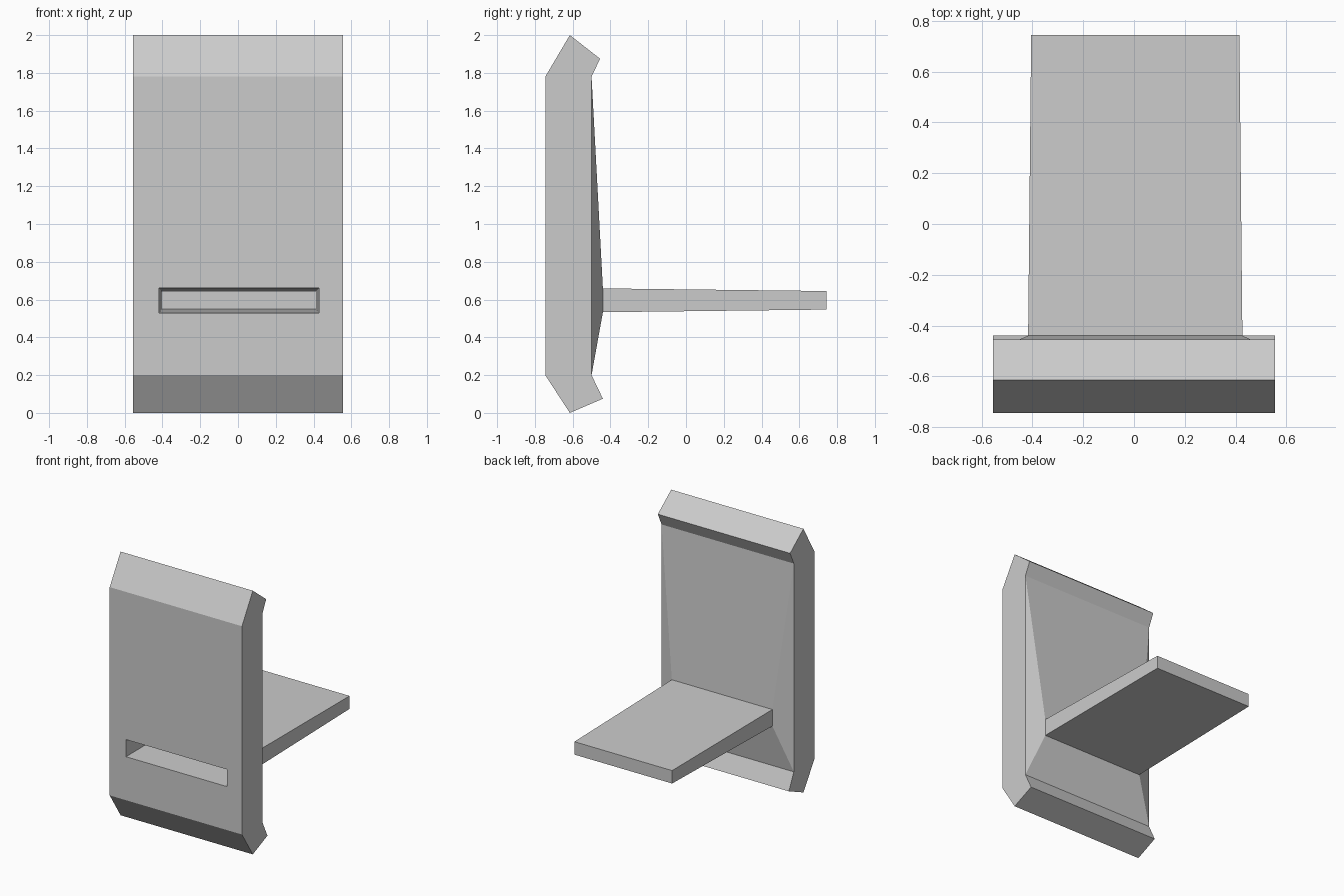
import bpy, bmesh

if "Cube" in bpy.data.objects:
    bpy.data.objects.remove(bpy.data.objects["Cube"])

grey = bpy.data.materials.new("light grey")
grey.diffuse_color = (0.6, 0.6, 0.6, 1)
grey.use_nodes = True
grey.node_tree.nodes["Principled BSDF"].inputs["Base Color"].default_value = grey.diffuse_color

HALF = 0.555      # half width of the plate
SHEET = 0.002     # wall thickness of the hollow tongue


def finish(bm, name):
    bmesh.ops.recalc_face_normals(bm, faces=bm.faces)
    mesh = bpy.data.meshes.new(name)
    bm.to_mesh(mesh)
    bm.free()
    mesh.materials.append(grey)
    obj = bpy.data.objects.new(name, mesh)
    bpy.context.collection.objects.link(obj)


def ring(bm, y, x0, x1, z0, z1):
    return [bm.verts.new(p) for p in
            ((x0, y, z0), (x1, y, z0), (x1, y, z1), (x0, y, z1))]


def bridge(bm, a, b):
    for i in range(4):
        j = (i + 1) % 4
        bm.faces.new((a[i], a[j], b[j], b[i]))


bm = bmesh.new()

# Plate body: rectangular rims of the front and back faces
front = ring(bm, -0.745, -HALF, HALF, 0.2, 1.78)
back = ring(bm, -0.5, -HALF, HALF, 0.2, 1.78)

# Slot running from the front face deep into the tongue
mouth = ring(bm, -0.745, -0.418, 0.428, 0.53, 0.66)
slot_end = ring(bm, 0.745 - SHEET, -0.405 + SHEET, 0.415 - SHEET,
                0.547 + SHEET, 0.645 - SHEET)
bridge(bm, front, mouth)
bridge(bm, mouth, slot_end)
bm.faces.new(slot_end)

# Back face swelling to the root of the tapered tongue
root = ring(bm, -0.44, -0.415 - SHEET, 0.425 + SHEET, 0.533, 0.659)
tip = ring(bm, 0.745, -0.405, 0.415, 0.547, 0.645)
bridge(bm, back, root)
bridge(bm, root, tip)
bm.faces.new(tip)

# Bevelled lips along the bottom and top edges
lips = {}
for key, pts in (("low", ((-0.615, 0.0), (-0.44, 0.075))),
                 ("high", ((-0.615, 2.0), (-0.455, 1.875)))):
    lips[key] = [[bm.verts.new((x, y, z)) for y, z in pts] for x in (-HALF, HALF)]
for key, left, right in (("low", 0, 1), ("high", 3, 2)):
    l, r = lips[key]
    chain_l = [front[left], l[0], l[1], back[left]]
    chain_r = [front[right], r[0], r[1], back[right]]
    for i in range(3):
        bm.faces.new((chain_l[i], chain_r[i], chain_r[i + 1], chain_l[i + 1]))

# Flat sides of the plate with the lip ends
for side, low, high in ((0, 0, 3), (1, 1, 2)):
    lo, hi = lips["low"][side], lips["high"][side]
    bm.faces.new((front[low], front[high], back[high], back[low]))
    bm.faces.new((front[low], lo[0], lo[1], back[low]))
    bm.faces.new((front[high], hi[0], hi[1], back[high]))

finish(bm, "slotted_plate_with_tongue")
